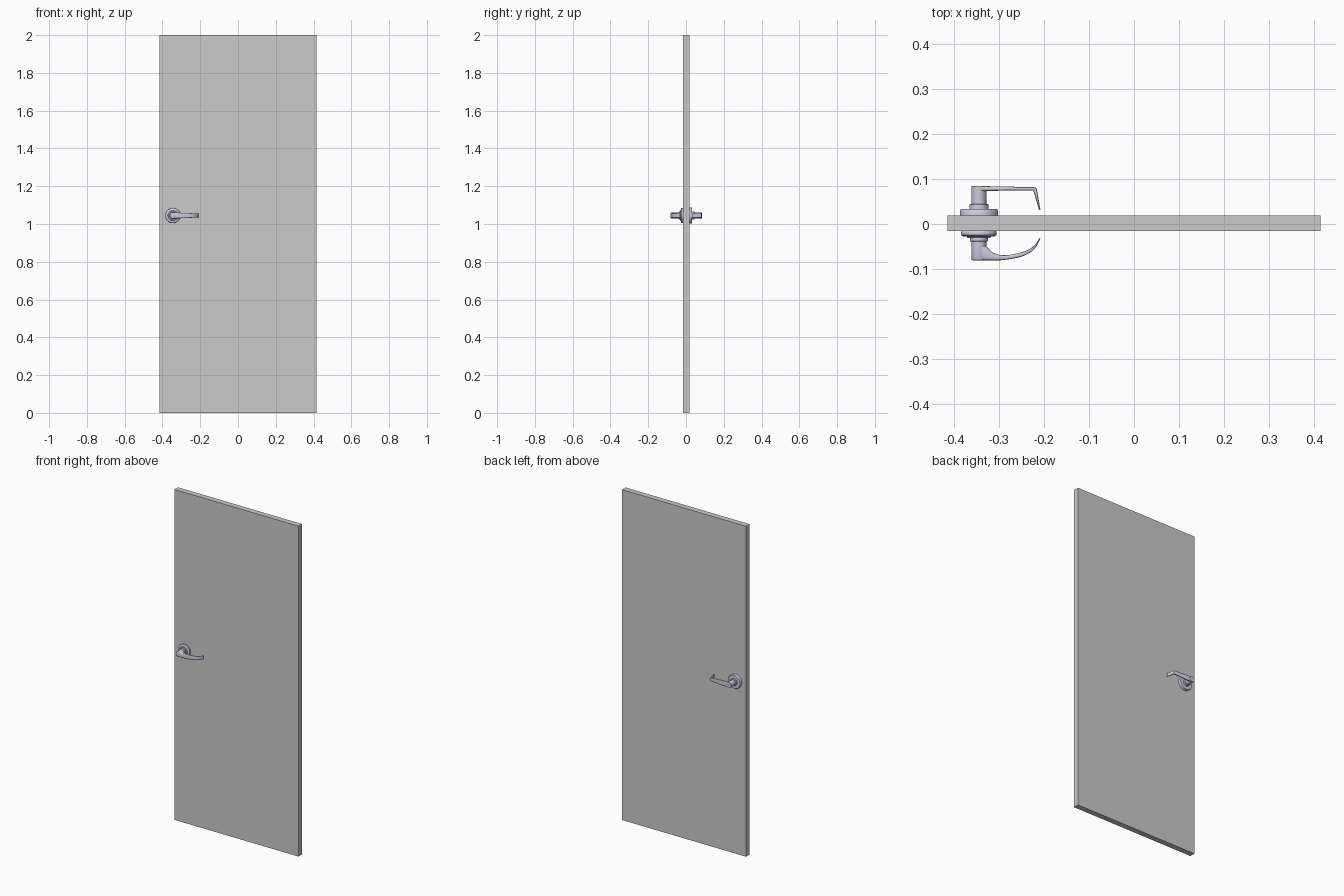
import bpy, bmesh, math
from mathutils import Vector

if "Cube" in bpy.data.objects:
    bpy.data.objects.remove(bpy.data.objects["Cube"])

CX, CZ = -0.345, 1.045        # handle axis

metal = bpy.data.materials.new("metal")
metal.diffuse_color = (0.62, 0.59, 0.72, 1)
metal.use_nodes = True
metal.node_tree.nodes["Principled BSDF"].inputs["Base Color"].default_value = metal.diffuse_color


def finish(name, bm, mat=None, smooth=True):
    bmesh.ops.recalc_face_normals(bm, faces=bm.faces)
    me = bpy.data.meshes.new(name)
    bm.to_mesh(me)
    bm.free()
    ob = bpy.data.objects.new(name, me)
    bpy.context.collection.objects.link(ob)
    if mat:
        me.materials.append(mat)
    if smooth:
        bpy.ops.object.select_all(action='DESELECT')
        ob.select_set(True)
        bpy.context.view_layer.objects.active = ob
        bpy.ops.object.shade_smooth_by_angle(angle=math.radians(35))
    return ob


def skin(name, rings):
    """Bridge rings of points into a capped tube."""
    bm = bmesh.new()
    vr = [[bm.verts.new(p) for p in r] for r in rings]
    n = len(vr[0])
    for a, b in zip(vr, vr[1:]):
        for i in range(n):
            j = (i + 1) % n
            bm.faces.new((a[i], a[j], b[j], b[i]))
    bm.faces.new(vr[0])
    bm.faces.new(vr[-1])
    return finish(name, bm, metal)


def lathe(name, profile, n=48):
    """Turn (radius, y) points around the handle axis."""
    ang = [2 * math.pi * i / n for i in range(n)]
    return skin(name, [[(CX + r * math.cos(a), y, CZ + r * math.sin(a)) for a in ang]
                       for r, y in profile])


def lever(name, stations, steps=1, n=24):
    """Loft a rounded strap through (outer x, outer y, inner x, inner y, half height)."""
    st = [Vector(s) for s in stations]
    dense = []
    for i in range(len(st) - 1):
        p0, p1, p2, p3 = st[max(i - 1, 0)], st[i], st[i + 1], st[min(i + 2, len(st) - 1)]
        for k in range(steps):
            t = k / steps
            dense.append(p1 if steps == 1 else
                         0.5 * (2 * p1 + (p2 - p0) * t + (2 * p0 - 5 * p1 + 4 * p2 - p3) * t * t
                                + (3 * p1 - p0 - 3 * p2 + p3) * t ** 3))
    dense.append(st[-1])
    rings = []
    for ox, oy, ix, iy, h in dense:
        ring = []
        for k in range(n):
            a = 2 * math.pi * k / n
            c, s = (math.copysign(abs(f(a)) ** 0.5, f(a)) for f in (math.cos, math.sin))
            ring.append(((ox + ix) / 2 + (ox - ix) / 2 * c,
                         (oy + iy) / 2 + (oy - iy) / 2 * c, CZ + h * s))
        rings.append(ring)
    return skin(name, rings)


# Door slab
bm = bmesh.new()
bmesh.ops.create_cube(bm, size=1)
for v in bm.verts:
    v.co = (v.co.x * 0.83, v.co.y * 0.034 + 0.0015, v.co.z * 2 + 1)
finish("door_slab", bm, smooth=False)

# Back handle: stepped rose, collar, shank and bent lever
lathe("back_rose", [(0.042, 0.017), (0.042, 0.030), (0.040, 0.033), (0.022, 0.033)])
lathe("back_collar", [(0.021, 0.032), (0.021, 0.043), (0.020, 0.044)])
lathe("back_shank", [(0.0166, 0.043), (0.0166, 0.084), (0.0158, 0.085)])
lever("back_lever", [
    (-0.345, 0.0845, -0.345, 0.073, 0.0165),
    (-0.300, 0.0835, -0.300, 0.074, 0.0150),
    (-0.222, 0.0820, -0.222, 0.0745, 0.0110),
    (-0.218, 0.0810, -0.2235, 0.0725, 0.0110),
    (-0.216, 0.0770, -0.2225, 0.0690, 0.0110),
    (-0.2080, 0.0310, -0.2110, 0.0310, 0.0105)])

# Front handle: domed rose, collar, shank and swept lever
lathe("front_rose", [(0.036, -0.014), (0.039, -0.017), (0.040, -0.021), (0.039, -0.025),
                     (0.035, -0.0275), (0.027, -0.028), (0.025, -0.031), (0.019, -0.031)])
lathe("front_collar", [(0.020, -0.030), (0.020, -0.038), (0.019, -0.039)])
lathe("front_shank", [(0.0166, -0.038), (0.0170, -0.077), (0.0160, -0.080), (0.013, -0.0815)])
lever("front_lever", [
    (-0.345, -0.0815, -0.338, -0.045, 0.0160),
    (-0.325, -0.0815, -0.326, -0.052, 0.0158),
    (-0.310, -0.0813, -0.313, -0.064, 0.0150),
    (-0.290, -0.0800, -0.290, -0.0695, 0.0140),
    (-0.255, -0.0740, -0.258, -0.0650, 0.0125),
    (-0.230, -0.0630, -0.235, -0.0570, 0.0115),
    (-0.216, -0.0480, -0.220, -0.0455, 0.0110),
    (-0.208, -0.0315, -0.2105, -0.0315, 0.0105)], steps=5)
